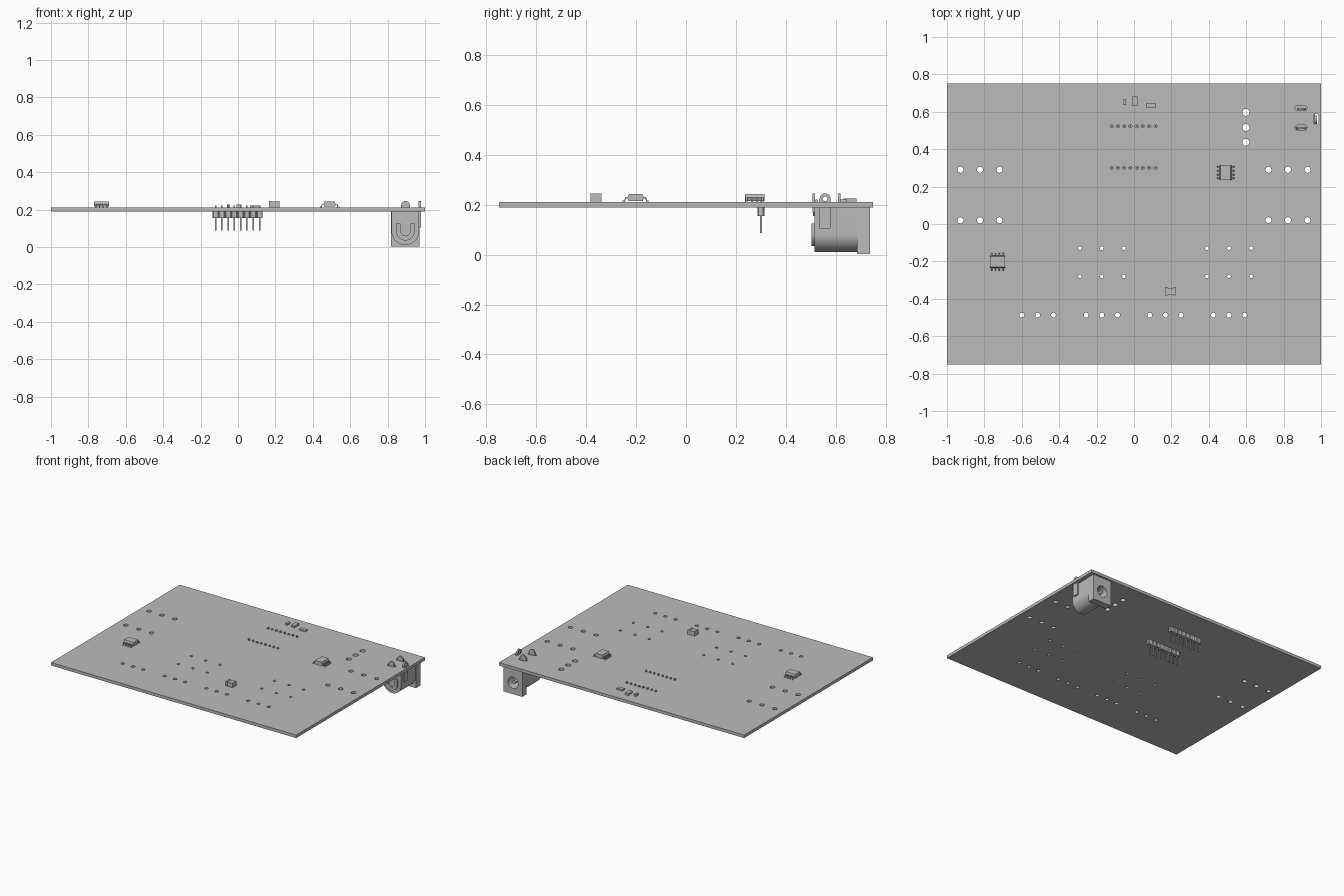
import bpy, bmesh, math
from mathutils import Matrix, Vector

if "Cube" in bpy.data.objects:
    bpy.data.objects.remove(bpy.data.objects["Cube"])

GREY = (0.5, 0.5, 0.5, 1)
mat = bpy.data.materials.new("plain grey")
mat.use_nodes = True
mat.diffuse_color = GREY
mat.node_tree.nodes["Principled BSDF"].inputs["Base Color"].default_value = GREY

TOP, BOTTOM = 0.212, 0.19


def finish(bm, name, matrix=None):
    bmesh.ops.recalc_face_normals(bm, faces=bm.faces[:])
    me = bpy.data.meshes.new(name)
    bm.to_mesh(me)
    bm.free()
    if matrix:
        me.transform(matrix)
    me.materials.append(mat)
    ob = bpy.data.objects.new(name, me)
    bpy.context.collection.objects.link(ob)
    return ob


def add_box(bm, x0, x1, y0, y1, z0, z1):
    m = Matrix.Translation(((x0 + x1) / 2, (y0 + y1) / 2, (z0 + z1) / 2))
    bmesh.ops.create_cube(bm, size=1, matrix=m @ Matrix.Diagonal((x1 - x0, y1 - y0, z1 - z0, 1)))


def add_prism(bm, pts, axis, lo, hi):
    """Extrude a 2D outline along an axis."""
    place = {"x": lambda a, b, t: (t, a, b), "y": lambda a, b, t: (a, t, b),
             "z": lambda a, b, t: (a, b, t)}[axis]
    face = bm.faces.new([bm.verts.new(place(a, b, lo)) for a, b in pts])
    ext = bmesh.ops.extrude_face_region(bm, geom=[face])
    move = Vector(place(0, 0, hi - lo))
    bmesh.ops.translate(bm, vec=move, verts=[v for v in ext["geom"] if isinstance(v, bmesh.types.BMVert)])


def arc(cx, cy, r, a0=0, a1=360, n=20):
    full = abs(a1 - a0) == 360
    count = n if full else n + 1
    angles = [math.radians(a0 + (a1 - a0) * i / n) for i in range(count)]
    return [(cx + r * math.cos(a), cy + r * math.sin(a)) for a in angles]


def cut(ob, cutter):
    mod = ob.modifiers.new("cut", "BOOLEAN")
    mod.operation, mod.solver, mod.object = "DIFFERENCE", "EXACT", cutter
    bpy.context.view_layer.update()
    me = bpy.data.meshes.new_from_object(ob.evaluated_get(bpy.context.evaluated_depsgraph_get()))
    ob.modifiers.clear()
    ob.data = me
    bpy.data.objects.remove(cutter)


def smooth(ob):
    bpy.ops.object.select_all(action="DESELECT")
    ob.select_set(True)
    bpy.context.view_layer.objects.active = ob
    bpy.ops.object.shade_smooth_by_angle(angle=math.radians(35))


# Circuit board with drilled holes
PIN_X = [-0.12 + 0.0336 * i for i in range(8)]
PIN_ROWS = (0.3, 0.523)
outer = [s * x for s in (-1, 1) for x in (0.719, 0.823, 0.928)]
holes = [(x, y, 0.0165) for x in outer for y in (0.29, 0.02)]
holes += [(0.598, y, 0.019) for y in (0.437, 0.516, 0.597)]
holes += [(c + d, -0.487, 0.013) for c in (-0.515, -0.172, 0.168, 0.508) for d in (-0.084, 0, 0.084)]
holes += [(c + d, y, 0.01) for c in (-0.172, 0.508) for d in (-0.118, 0, 0.118) for y in (-0.13, -0.28)]
holes += [(x, y, 0.0085) for x in PIN_X for y in PIN_ROWS]

bm = bmesh.new()
add_box(bm, -1, 1, -0.75, 0.75, BOTTOM, TOP)
board = finish(bm, "circuit_board")
bm = bmesh.new()
for x, y, r in holes:
    add_prism(bm, arc(x, y, r, n=16), "z", 0.15, 0.25)
for y in (0.515, 0.62):  # slots for the jack terminals
    add_prism(bm, arc(0.912, y, 0.013, -90, 90, 8) + arc(0.874, y, 0.013, 90, 270, 8), "z", 0.15, 0.25)
add_prism(bm, arc(0.974, 0.578, 0.012, 0, 180, 8) + arc(0.974, 0.543, 0.012, 180, 360, 8), "z", 0.15, 0.25)
cut(board, finish(bm, "drill_cutter"))

# Eight-legged chips: bodies with sloped sides and gull-wing legs
LEG = [(0.028, 0.226), (0.038, 0.226), (0.043, 0.212), (0.052, 0.212),
       (0.052, 0.217), (0.046, 0.217), (0.041, 0.231), (0.028, 0.231)]


def chip(name, x, y, turn):
    m = Matrix.Translation((x, y, 0)) @ Matrix.Rotation(turn, 4, "Z")
    bm = bmesh.new()
    add_prism(bm, [(-0.029, 0.216), (0.029, 0.216), (0.033, 0.229), (0.027, 0.243),
                   (-0.027, 0.243), (-0.033, 0.229)], "x", -0.039, 0.039)
    finish(bm, name + "_body", m)
    bm = bmesh.new()
    for i in range(4):
        cx = (i - 1.5) * 0.021
        for s in (-1, 1):
            add_prism(bm, [(s * a, b) for a, b in LEG], "x", cx - 0.004, cx + 0.004)
    finish(bm, name + "_legs", m)


chip("left_chip", 0.49, 0.275, math.pi / 2)
chip("right_chip", -0.73, -0.202, 0)

# Front capacitor with end caps
bm = bmesh.new()
add_box(bm, 0.178, 0.212, -0.38, -0.341, TOP, 0.243)
for x in (0.167, 0.21):
    add_box(bm, x, x + 0.013, -0.383, -0.338, TOP, 0.246)
finish(bm, "front_capacitor")

# Small chip components near the back edge
for name, x, y, w, d, h in (("small_resistor", -0.05, 0.651, 0.016, 0.03, 0.014),
                            ("back_capacitor", 0.006, 0.657, 0.027, 0.052, 0.014),
                            ("back_resistor", 0.09, 0.633, 0.05, 0.027, 0.01)):
    bm = bmesh.new()
    add_box(bm, x - w / 2, x + w / 2, y - d / 2, y + d / 2, TOP, TOP + h)
    finish(bm, name)

# Pin headers under the board
for name, y in zip(("front_header", "back_header"), PIN_ROWS):
    bm = bmesh.new()
    for x in PIN_X:
        notch, w, h = 0.005, 0.0168, 0.014
        add_prism(bm, [(x - w, y - h + notch), (x - w + notch, y - h), (x + w - notch, y - h),
                       (x + w, y - h + notch), (x + w, y + h - notch), (x + w - notch, y + h),
                       (x - w + notch, y + h), (x - w, y + h - notch)], "z", 0.155, BOTTOM)
    finish(bm, name + "_housing")
    bm = bmesh.new()
    for x in PIN_X:
        add_box(bm, x - 0.004, x + 0.004, y - 0.004, y + 0.004, 0.087, 0.222)
    finish(bm, name + "_pins")

# Power jack: rounded barrel, square mouth, bored socket
JX, JZ, JR = 0.895, 0.085, 0.074
bm = bmesh.new()
add_prism(bm, [(JX + JR, BOTTOM), (JX - JR, BOTTOM)] + arc(JX, JZ, JR, 180, 360, 24), "y", 0.515, 0.69)
barrel = finish(bm, "jack_barrel")
bm = bmesh.new()
add_box(bm, JX - 0.076, JX + 0.076, 0.685, 0.737, 0.002, BOTTOM)
mouth = finish(bm, "jack_mouth")
for part in (barrel, mouth):
    bm = bmesh.new()
    add_prism(bm, arc(JX, JZ, 0.042, n=24), "y", 0.56, 0.8)
    cut(part, finish(bm, "socket_cutter"))
    smooth(part)
bm = bmesh.new()
add_prism(bm, arc(JX, JZ, 0.013, n=16), "y", 0.55, 0.725)
smooth(finish(bm, "jack_centre_pin"))

# Raised horseshoe on the closed end
bm = bmesh.new()
add_prism(bm, [(JX - 0.025, 0.125), (JX - 0.05, 0.125)] + arc(JX, JZ, 0.05, 180, 360, 16)
          + [(JX + 0.05, 0.125), (JX + 0.025, 0.125)] + arc(JX, JZ, 0.025, 360, 180, 16), "y", 0.503, 0.516)
smooth(finish(bm, "jack_horseshoe"))

# Jack terminals standing through the board
for name, y in (("front_terminal", 0.512), ("middle_terminal", 0.615)):
    bm = bmesh.new()
    add_prism(bm, [(JX - 0.024, 0.17), (JX + 0.024, 0.17)] + arc(JX, 0.222, 0.024, 0, 180, 12),
              "y", y - 0.005, y + 0.005)
    smooth(finish(bm, name))
bm = bmesh.new()
add_prism(bm, [(0.535, 0.105), (0.58, 0.105), (0.58, 0.19)] + arc(0.558, 0.224, 0.022, 0, 180, 12)
          + [(0.535, 0.19)], "x", 0.966, 0.979)
side = finish(bm, "side_terminal")
bm = bmesh.new()
add_prism(bm, arc(0.558, 0.224, 0.01, n=16), "x", 0.9, 1.1)
cut(side, finish(bm, "eyelet_cutter"))
smooth(side)
